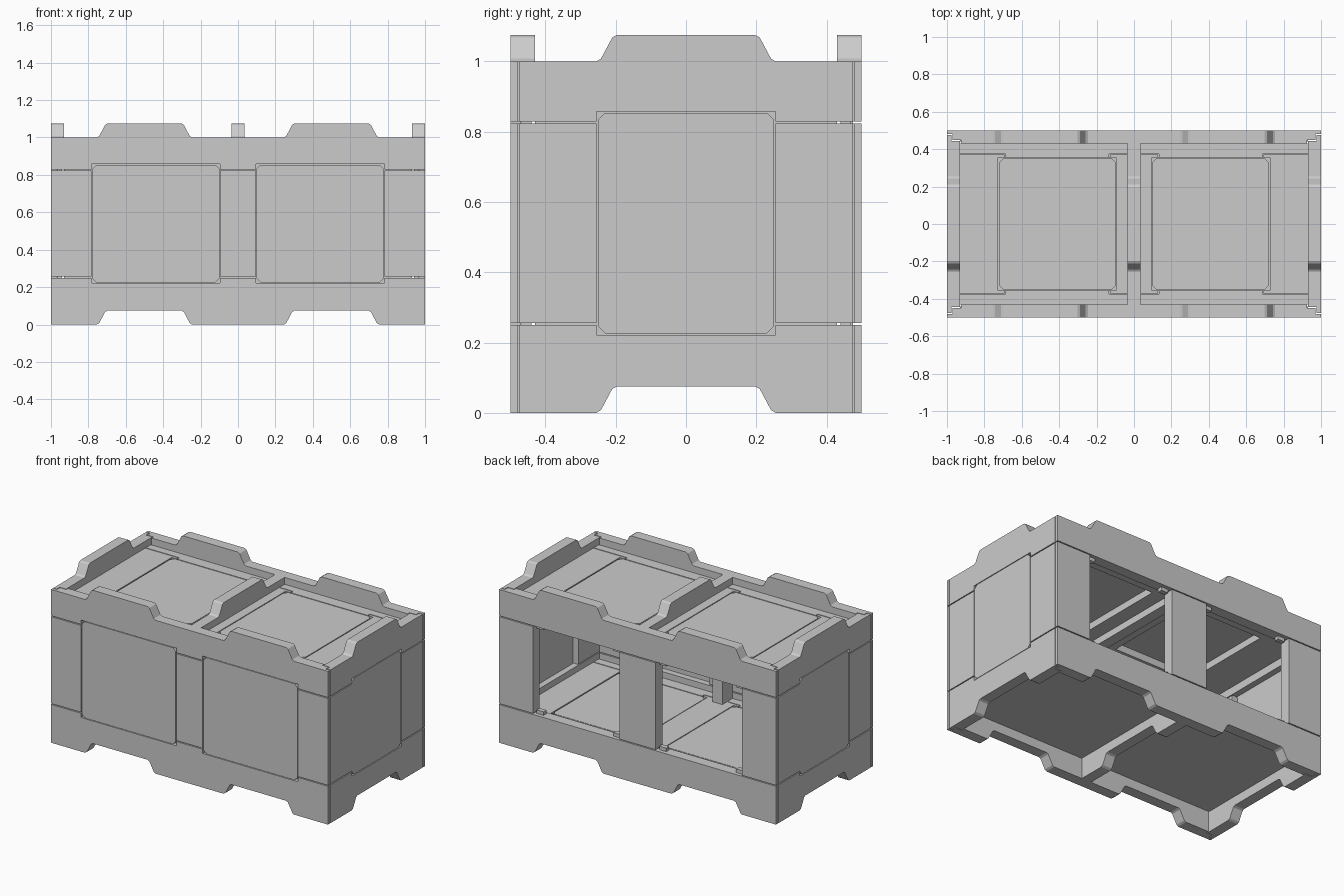
import bpy, bmesh
from mathutils import Matrix, Vector
from math import pi

if "Cube" in bpy.data.objects:
    bpy.data.objects.remove(bpy.data.objects["Cube"])

grey = bpy.data.materials.new("crate_grey")
grey.use_nodes = True
colour = (0.6, 0.6, 0.6, 1)
grey.diffuse_color = colour
grey.node_tree.nodes["Principled BSDF"].inputs["Base Color"].default_value = colour

WALL = 0.07
LONG = [(0.02, 0.03), (0.05, 0.075)]      # stepped corner joint: depth, inset
SHORT = [(-0.01, 0.025), (0.025, 0.055)]
LOW, HIGH = 0.253, 0.826                  # seams between rails and posts
GAP = 0.003


def finish(bm, name):
    bmesh.ops.recalc_face_normals(bm, faces=bm.faces)
    mesh = bpy.data.meshes.new(name)
    bm.to_mesh(mesh)
    bm.free()
    mesh.materials.append(grey)
    obj = bpy.data.objects.new(name, mesh)
    bpy.context.collection.objects.link(obj)
    return obj


def slab(name, profile, dist, turn, d0=0.0, d1=WALL):
    """Extrude a (u, z) profile inwards from the side that lies at the given distance."""
    bm = bmesh.new()
    rot = Matrix.Rotation(turn * pi / 2, 3, 'Z')
    a, b = [[bm.verts.new(rot @ Vector((u, d - dist, z))) for u, z in profile] for d in (d0, d1)]
    n = len(profile)
    for i in range(n):
        j = (i + 1) % n
        bm.faces.new((a[i], a[j], b[j], b[i]))
    bm.faces.new(a)
    bm.faces.new(b)
    return finish(bm, name)


def box(name, lo, hi, turn=0):
    bm = bmesh.new()
    lo, hi = Vector(lo), Vector(hi)
    bmesh.ops.create_cube(bm, size=1, matrix=Matrix.Rotation(turn * pi / 2, 4, 'Z')
                          @ Matrix.Translation((lo + hi) / 2) @ Matrix.Diagonal((*(hi - lo), 1)))
    return finish(bm, name)


def cut(obj, lo, hi, turn=0):
    cutter = box("cutter", lo, hi, turn)
    cutter.hide_render = True
    mod = obj.modifiers.new("cut", 'BOOLEAN')
    mod.operation, mod.solver, mod.object = 'DIFFERENCE', 'EXACT', cutter
    bpy.context.view_layer.objects.active = obj
    bpy.ops.object.modifier_apply(modifier=mod.name)
    bpy.data.objects.remove(cutter)


def chamfered(a0, a1, b0, b1, c=0.02):
    return [(a0 + c, b0), (a1 - c, b0), (a1, b0 + c), (a1, b1 - c),
            (a1 - c, b1), (a0 + c, b1), (a0, b1 - c), (a0, b0 + c)]


def bumps(centres, base):
    """Trapezoid stacking tabs along an edge, from -u to +u."""
    left = [(-0.255, 0), (-0.242, 0.008), (-0.21, 0.068), (-0.197, 0.075)]
    shape = left + [(-u, z) for u, z in reversed(left)]
    return [(c + u, base + z) for c in centres for u, z in shape]


# Four walls: rails, posts, seam tongues and infill panels
sides = [("front", 1, 0.5, 0, LONG), ("right", 0.5, 1, 1, SHORT),
         ("back", 1, 0.5, 2, LONG), ("left", 0.5, 1, 3, SHORT)]
for side, L, D, turn, steps in sides:
    long_side = L == 1
    centres = (-0.5, 0.5) if long_side else (0,)
    post = 0.755 if long_side else 0.22
    windows = [(-0.783, -0.095), (0.095, 0.783)] if long_side else [(-0.255, 0.255)]

    bottom = [(-L, 0)] + bumps(centres, 0) + [(L, 0), (L, LOW - GAP), (-L, LOW - GAP)]
    top = [(-L, 1)] + bumps(centres, 1) + [(L, 1), (L, HIGH + GAP), (-L, HIGH + GAP)]
    ended = [(slab(side + "_bottom_rail", bottom, D, turn), (-1, 1)),
             (slab(side + "_top_rail", top, D, turn), (-1, 1))]

    spans = [(-L, -post, (-1,)), (post, L, (1,))] + ([(-0.13, 0.13, ())] if long_side else [])
    for u0, u1, ends in spans:
        rect = [(u0, LOW + GAP), (u1, LOW + GAP), (u1, HIGH - GAP), (u0, HIGH - GAP)]
        ended.append((slab(side + "_post", rect, D, turn), ends))
        t0, t1 = max(u0 + 0.005, 0.07 - L), min(u1 - 0.005, L - 0.07)
        for z in (LOW, HIGH):
            box(side + "_seam_tongue", (t0, 0.032 - D, z - 0.01), (t1, 0.06 - D, z + 0.01), turn)

    # Stepped corner joints
    for part, ends in ended:
        for s in ends:
            for depth, inset in steps:
                a, b = sorted((s * (L - inset), s * (L + 0.1)))
                cut(part, (a, depth - D, -0.1), (b, WALL + 0.02 - D, 1.2), turn)

    if side == "back":
        # Open side: small latch blocks in the corners of each opening
        for u in (-0.72, -0.165, 0.165, 0.72):
            for z in (LOW, HIGH):
                box("latch_block", (u - 0.025, 0.025 - D, z - 0.02), (u + 0.025, 0.055 - D, z + 0.02), turn)
        continue

    # Rebated windows with their panels
    for u0, u1 in windows:
        for part, ends in ended:
            cut(part, (u0, -D - 0.02, 0.222), (u1, 0.03 - D, 0.858), turn)
        outline = chamfered(u0 + 0.005, u1 - 0.005, 0.226, 0.854)
        slab(side + "_panel", outline, D, turn, 0.001, 0.03)


# Lid and floor: framed plates with two flush panels each
def deck(name, z0, z1, opening_z):
    frame = box(name + "_frame", (-0.93, -0.43, z0), (0.93, 0.43, z1))
    for s in (-1, 1):
        def carve(x0, x1, y0, y1, bottom):
            a, b = sorted((s * x0, s * x1))
            cut(frame, (a, y0, bottom), (b, y1, z1 + 0.01))
        carve(0.13, 0.69, -0.32, 0.32, opening_z)
        carve(0.095, 0.727, -0.355, 0.355, z1 - 0.03)
        # seam grooves that step down to the panel corners
        for y in (-0.375, 0.375):
            for x0, x1 in ((0.69, 0.935), (0.04, 0.13)):
                carve(x0, x1, y - 0.003, y + 0.003, z1 - 0.01)
            inner, outer = sorted((y, y * 0.93))
            for x in (0.69, 0.13):
                carve(x - 0.003, x + 0.003, inner, outer, z1 - 0.01)
        a, b = sorted((s * 0.1, s * 0.72))
        bm = bmesh.new()
        loop = [bm.verts.new((x, y, z1 - 0.001)) for x, y in chamfered(a, b, -0.35, 0.35)]
        new = bmesh.ops.extrude_face_region(bm, geom=[bm.faces.new(loop)], use_keep_orig=True)["geom"]
        bmesh.ops.translate(bm, vec=(0, 0, -0.029),
                            verts=[v for v in new if isinstance(v, bmesh.types.BMVert)])
        finish(bm, name + "_panel")


deck("lid", 0.88, 0.955, 0.8)
deck("floor", 0.135, 0.21, 0.18)

# Inner centre frame: ribs on the long walls and a beam under the lid
for s in (-1, 1):
    y0, y1 = sorted((s * 0.325, s * 0.43))
    box("centre_rib", (-0.035, y0, 0.2), (0.035, y1, 0.9))
box("ceiling_beam", (-0.035, -0.43, 0.835), (0.035, 0.43, 0.9))

# Centre stacking beam on the lid and its matching beam with feet below
beam = [(-0.44, 1)] + bumps((0,), 1) + [(0.44, 1), (0.44, 0.95), (-0.44, 0.95)]
slab("centre_beam", beam, 0.035, 1)
base = [(-0.43, 0)] + bumps((0,), 0) + [(0.43, 0), (0.43, 0.14), (-0.43, 0.14)]
slab("centre_base_beam", base, 0.035, 1)
